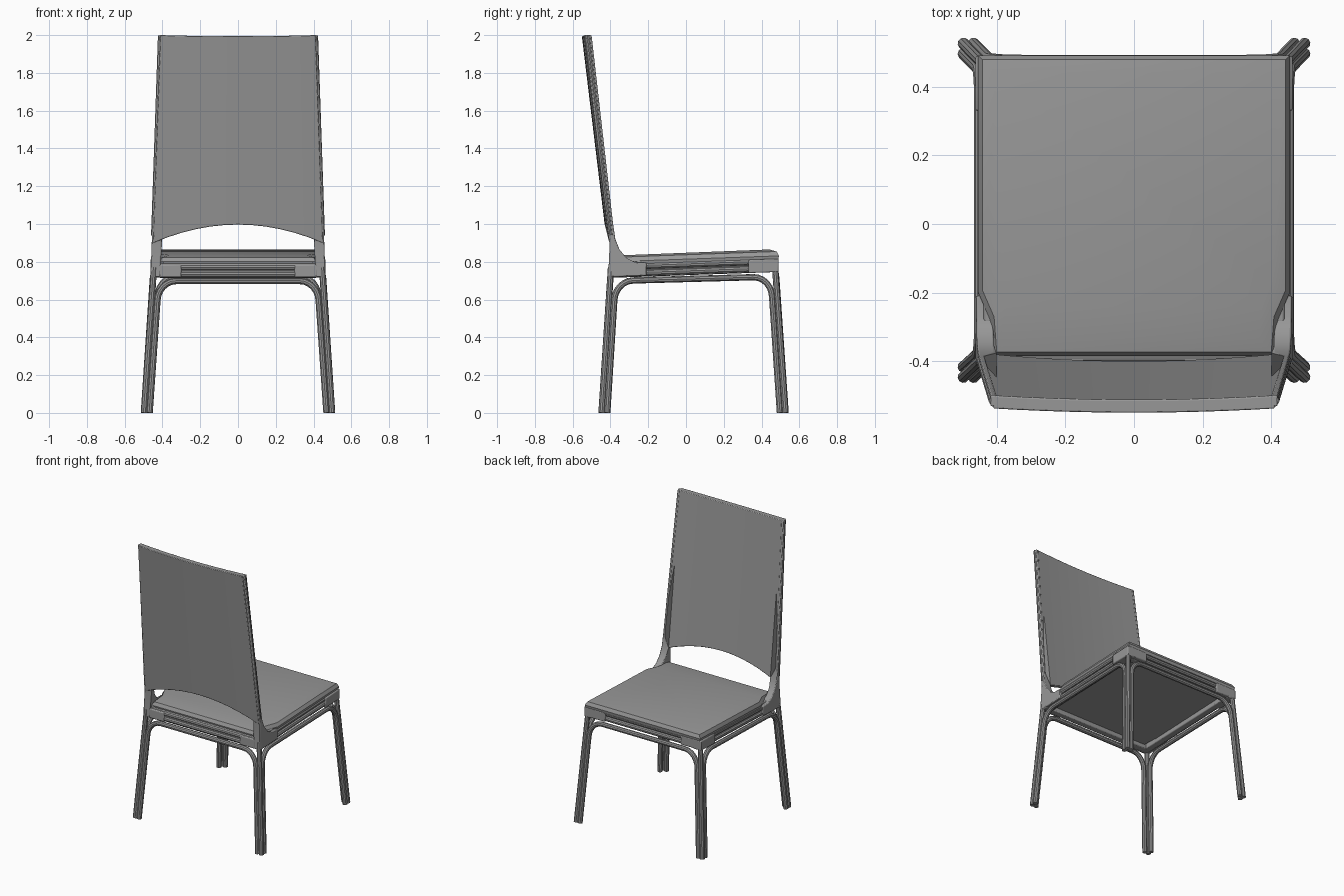
import bpy, bmesh, math
from mathutils import Vector

cube = bpy.data.objects.get("Cube")
if cube:
    bpy.data.objects.remove(cube)

grey = bpy.data.materials.new("warm_grey")
grey.use_nodes = True
tone = (0.31, 0.31, 0.31, 1)
grey.diffuse_color = tone
grey.node_tree.nodes["Principled BSDF"].inputs["Base Color"].default_value = tone


def lift(y):
    """The seat frame rises gently from the backrest to the open edge."""
    return 0.035 * (y + 0.4)


def finish(name, bm, bevel=0):
    bmesh.ops.recalc_face_normals(bm, faces=bm.faces)
    mesh = bpy.data.meshes.new(name)
    bm.to_mesh(mesh)
    bm.free()
    ob = bpy.data.objects.new(name, mesh)
    bpy.context.collection.objects.link(ob)
    mesh.materials.append(grey)
    if bevel:
        mod = ob.modifiers.new("soft_edge", 'BEVEL')
        mod.width, mod.segments, mod.limit_method = bevel, 2, 'ANGLE'
    bpy.ops.object.select_all(action='DESELECT')
    ob.select_set(True)
    bpy.context.view_layer.objects.active = ob
    bpy.ops.object.shade_smooth_by_angle(angle=math.radians(35))
    return ob


def loft(name, rings, bevel=0):
    """Skin matching closed rings and cap both ends."""
    bm = bmesh.new()
    loops = [[bm.verts.new(p) for p in ring] for ring in rings]
    n = len(loops[0])
    for a, b in zip(loops, loops[1:]):
        for i in range(n):
            j = (i + 1) % n
            bm.faces.new((a[i], a[j], b[j], b[i]))
    bm.faces.new(loops[0][::-1])
    bm.faces.new(loops[-1])
    return finish(name, bm, bevel)


def rod(name, points, radius):
    """Round rod swept along a path."""
    pts = [Vector(p) for p in points]
    rings, side = [], None
    for i, p in enumerate(pts):
        t = (pts[min(i + 1, len(pts) - 1)] - pts[max(i - 1, 0)]).normalized()
        if side is None:
            side = t.orthogonal()
        side = (side - t * side.dot(t)).normalized()
        up = t.cross(side)
        rings.append([p + radius * (side * math.cos(a) + up * math.sin(a))
                      for a in (k * math.tau / 10 for k in range(10))])
    return loft(name, rings)


def block(name, x0, x1, y0, y1, z0, z1, bevel=0.006):
    ring = [(x0, y0), (x1, y0), (x1, y1), (x0, y1)]
    return loft(name, [[(x, y, z + lift(y)) for x, y in ring] for z in (z0, z1)], bevel)


def arch(foot_a, top_a, foot_b, top_b, place):
    """Path up one leg, round a bend, across and down the other leg."""
    def half(foot, top, inward):
        knee = top + (foot - top) * 0.18
        bend = [(knee + inward * 0.1 * (1 - math.cos(a)), 0.59 + 0.108 * math.sin(a))
                for a in (k * math.pi / 12 for k in range(7))]
        return [(foot, 0)] + bend
    path = half(foot_a, top_a, 1) + half(foot_b, top_b, -1)[::-1]
    return [place(s, z) for s, z in path]


# Legs: a corner rod flanked by rods that bend into the stretchers
R = 0.017
legs = {"rear": (-0.447, -0.397), "front": (0.527, 0.472)}
for side, s in (("left", 1), ("right", -1)):
    for end, (foot, top) in legs.items():
        rod(f"{end}_{side}_leg", [(s * 0.498, foot, 0), (s * 0.445, top, 0.77)], R)
    rod(f"{side}_arched_stretcher",
        arch(-0.417, -0.372, 0.497, 0.447,
             lambda y, z: (s * (0.498 - 0.069 * z), y, z + lift(y) * min(z, 0.7) * 1.1)), R)
for end, (foot, top) in legs.items():
    rod(f"{end}_arched_stretcher",
        arch(-0.468, -0.418, 0.468, 0.418,
             lambda x, z: (x, foot + (top - foot) * z / 0.77,
                           z + lift(top) * min(z, 0.7) * 1.1)), R)

# Seat frame: core rails, stacked rods and corner plates
for side, s in (("left", 1), ("right", -1)):
    block(f"{side}_rail", *sorted((s * 0.395, s * 0.44)), -0.39, 0.46, 0.715, 0.80)
    for k, z in enumerate((0.735, 0.772)):
        rod(f"{side}_rail_rod_{k + 1}",
            [(s * 0.44, y, z + lift(y)) for y in (-0.38, 0.46)], R)
    block(f"front_{side}_side_plate", *sorted((s * 0.40, s * 0.463)), 0.33, 0.49, 0.715, 0.785)
for end, y0, y1, yr in (("rear", -0.395, -0.35, -0.39), ("front", 0.42, 0.465, 0.467)):
    block(f"{end}_rail", -0.42, 0.42, y0, y1, 0.715, 0.79)
    for k, z in enumerate((0.735, 0.772)):
        rod(f"{end}_rail_rod_{k + 1}", [(x, yr, z + lift(yr)) for x in (-0.43, 0.43)], R)
    for side, s in (("left", 1), ("right", -1)):
        p = sorted((yr * 1.05, y0 if yr > 0 else y1))
        block(f"{end}_{side}_corner_plate", *sorted((s * 0.30, s * 0.46)), *p, 0.718, 0.785)

# Cushion, notched around the backrest brackets, with sloping shoulders
outline = [(0.455, 0.492), (0.455, -0.20), (0.42, -0.28), (0.412, -0.385)]
outline += [(-x, y) for x, y in outline[::-1]]


def cushion_ring(inset, z):
    return [(x * (1 - inset / 0.44), 0.05 + (y - 0.05) * (1 - inset / 0.44), z + lift(y))
            for x, y in outline]


loft("seat_cushion", [cushion_ring(i, z) for i, z in
                      ((0.03, 0.745), (0.03, 0.775), (0.004, 0.778), (0, 0.80),
                       (0.012, 0.823), (0.05, 0.834))])


# Backrest uprights with curved brackets onto the side rails
def outer_x(z):
    return 0.463 - 0.044 * (z - 0.72) / 1.28


profile = [(-0.412, 0.72), (-0.404, 0.90), (-0.416, 1.0), (-0.533, 2.0), (-0.50, 2.0),
           (-0.386, 1.0), (-0.374, 0.92), (-0.352, 0.865), (-0.315, 0.82),
           (-0.27, 0.798), (-0.21, 0.795), (-0.21, 0.727)]
for side, s in (("left", 1), ("right", -1)):
    loft(f"{side}_upright",
         [[(s * (outer_x(z) - inset * (0.05 if z < 0.95 else 0.018)), y, z)
           for y, z in profile] for inset in (0, 1)], 0.005)
    rod(f"{side}_upright_trim",
        [(s * (outer_x(z) - 0.006), y, z) for y, z in ((-0.398, 0.94), (-0.517, 1.997))], 0.011)

# Backrest panel: bowed, tapering, with an arched lower edge
rings = []
for k in range(13):
    u = -1 + k / 6
    bow = 1 - u * u
    low = 0.90 + 0.097 * bow
    high = 2 - 0.006 * bow
    ring = []
    for z, back in ((low, 0), (high, 0), (high, 1), (low, 1)):
        t = (z - 0.9) / 1.1
        y = -0.376 - 0.125 * t - 0.013 * bow - back * (0.03 + 0.008 * t)
        ring.append((u * (outer_x(z) - 0.008), y, z))
    rings.append(ring)
loft("backrest_panel", rings, 0.004)
